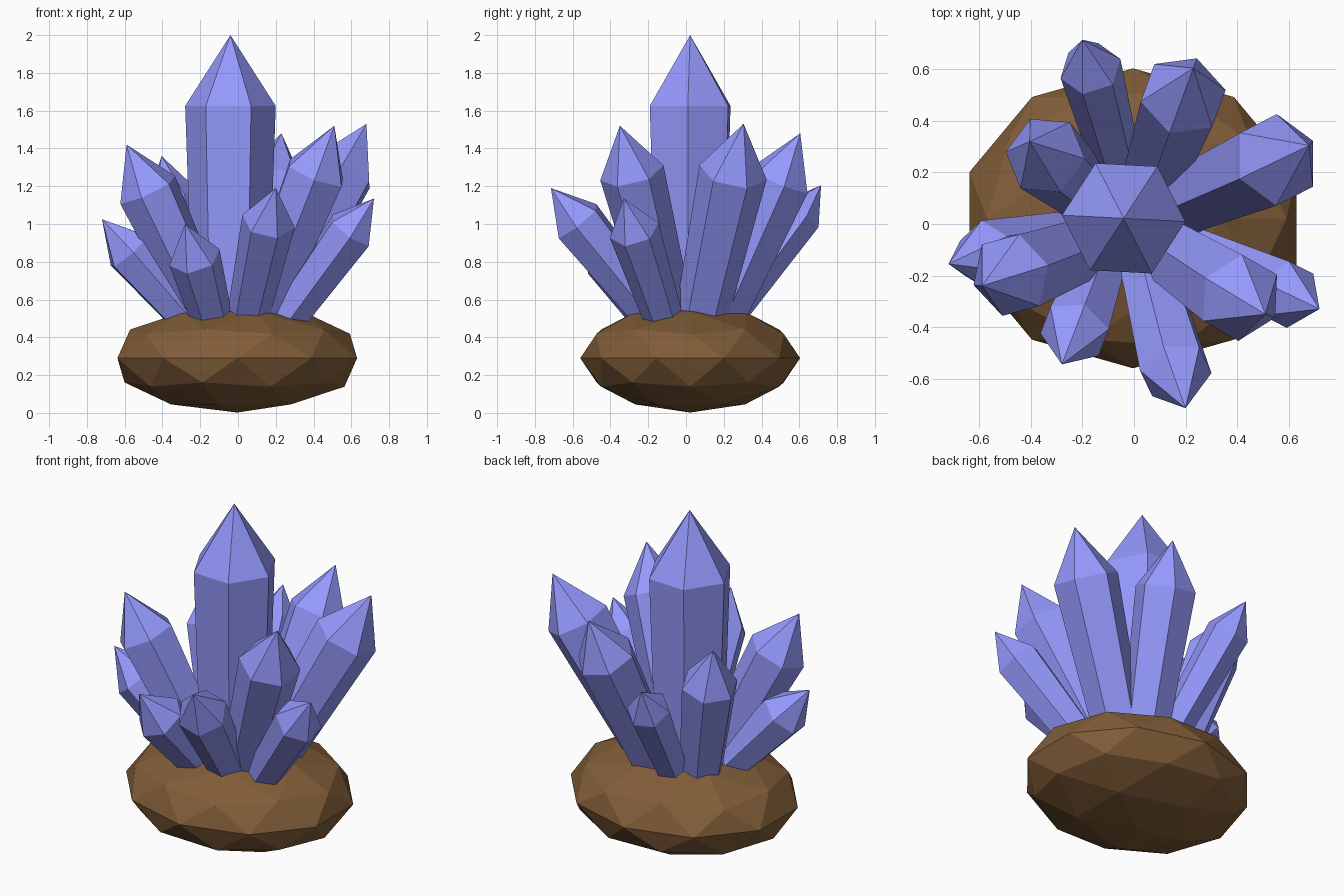
import bpy, bmesh
from math import cos, sin, radians
from mathutils import Vector, Matrix

if "Cube" in bpy.data.objects:
    bpy.data.objects.remove(bpy.data.objects["Cube"])


def material(name, color):
    m = bpy.data.materials.new(name)
    m.diffuse_color = (*color, 1)
    m.use_nodes = True
    m.node_tree.nodes["Principled BSDF"].inputs["Base Color"].default_value = m.diffuse_color
    return m


def make_object(name, bm, mat):
    bmesh.ops.recalc_face_normals(bm, faces=bm.faces[:])
    mesh = bpy.data.meshes.new(name)
    bm.to_mesh(mesh)
    bm.free()
    mesh.materials.append(mat)
    obj = bpy.data.objects.new(name, mesh)
    bpy.context.collection.objects.link(obj)
    return obj


def crystal(name, root, tip, radius, spin, taper, point):
    """Six-sided shaft widening from root to shoulder, then a pointed end."""
    root, tip = Vector(root), Vector(tip)
    d = (tip - root).normalized()
    u = Vector((0, 0, 1)).cross(d)
    u = u.normalized() if u.length > 1e-4 else Vector((1, 0, 0))
    v = d.cross(u)
    bm = bmesh.new()
    rings = []
    for centre, r in ((root - d * 0.12, radius * taper), (tip - d * radius * point, radius)):
        angles = [radians(spin + 60 * i) for i in range(6)]
        rings.append([bm.verts.new(centre + (u * cos(a) + v * sin(a)) * r) for a in angles])
    apex = bm.verts.new(tip)
    low, high = rings
    for i in range(6):
        j = (i + 1) % 6
        bm.faces.new((low[i], low[j], high[j], high[i]))
        bm.faces.new((high[i], high[j], apex))
    bm.faces.new(low[::-1])
    return make_object(name, bm, crystal_mat)


rock_mat = material("rock_brown", (0.22, 0.11, 0.04))
crystal_mat = material("crystal_violet", (0.30, 0.32, 0.98))

# Faceted rock base
bm = bmesh.new()
bmesh.ops.create_icosphere(bm, subdivisions=2, radius=1)
bm.transform(Matrix.Translation((-0.004, 0.022, 0.29)) @ Matrix.Diagonal((0.667, 0.582, 0.288, 1)))
make_object("rock_base", bm, rock_mat)

# Tall centre crystal
crystal("centre_crystal", (-0.04, 0.022, 0.5), (-0.04, 0.022, 2.0), 0.24, -3, 0.82, 1.5625)

# Ring of leaning crystals: axis point at the rock surface, tip, radius, spin
ring = [
    ((0.05, -0.16, 0.5), (0.20, -0.715, 1.19), 0.143, 38),
    ((0.26, -0.12, 0.5), (0.72, -0.33, 1.135), 0.135, 28),
    ((0.11, -0.09, 0.5), (0.51, -0.35, 1.52), 0.172, 33),
    ((0.17, 0.08, 0.5), (0.68, 0.305, 1.53), 0.182, 33),
    ((0.075, 0.18, 0.5), (0.23, 0.605, 1.48), 0.17, 30),
    ((-0.06, 0.21, 0.5), (-0.20, 0.715, 1.205), 0.122, 3),
    ((-0.19, 0.13, 0.5), (-0.405, 0.32, 1.36), 0.16, 5),
    ((-0.16, -0.08, 0.5), (-0.59, -0.24, 1.42), 0.167, 25),
    ((-0.26, -0.06, 0.5), (-0.72, -0.155, 1.025), 0.14, 55),
    ((-0.14, -0.18, 0.5), (-0.28, -0.545, 1.0), 0.14, 30),
]
for n, (root, tip, radius, spin) in enumerate(ring, 1):
    crystal(f"side_crystal_{n}", root, tip, radius, spin, 0.73, 1.6)
